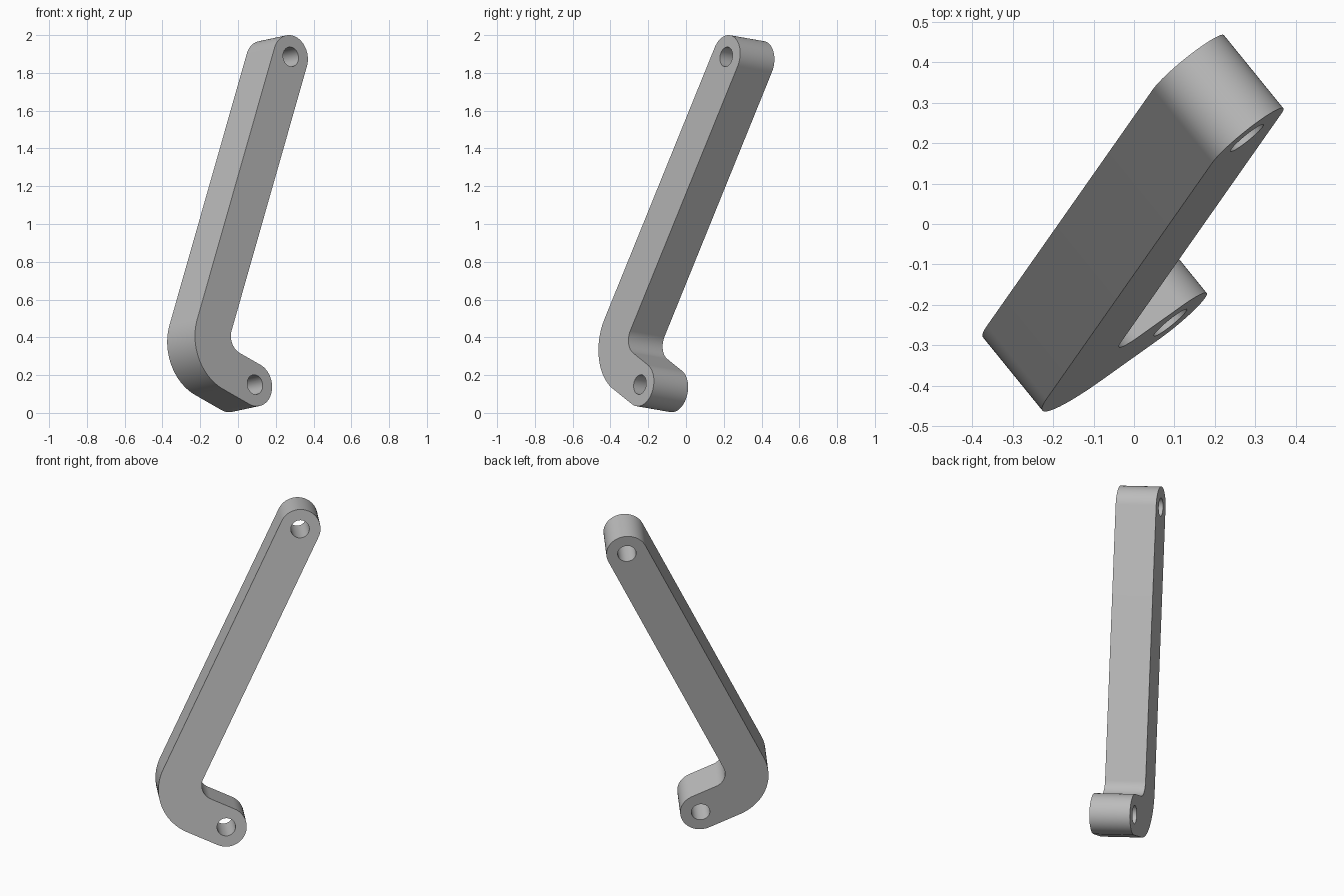
import bpy, bmesh
from math import sin, cos, radians
from mathutils import Vector, Matrix

cube = bpy.data.objects.get("Cube")
if cube:
    bpy.data.objects.remove(cube)

WIDTH = 0.116      # half the bar width, also the end radius
LONG, SHORT = 1.769, 0.355
DEPTH = 0.2355
OUTER, INNER, HOLE = 0.28, 0.09, 0.0525

grey = bpy.data.materials.new("plain grey")
grey.use_nodes = True
color = (0.5, 0.5, 0.5, 1)
grey.diffuse_color = color
grey.node_tree.nodes["Principled BSDF"].inputs["Base Color"].default_value = color

# Frame of the lever: short arm along x, long arm along y, front face at z = 0
normal = Vector((0.147, -0.181, 0.0316)).normalized()
across = Vector((0, 0, 1)).cross(normal).normalized()
up = normal.cross(across)
lean = radians(25.3)
short_dir = across * cos(lean) - up * sin(lean)
long_dir = across * sin(lean) + up * cos(lean)
elbow = Vector((0.09, -0.244, 0.15)) - short_dir * SHORT
frame = Matrix((short_dir, long_dir, normal)).transposed().to_4x4()
frame.translation = elbow


def arc(x, y, radius, start, end, steps=32):
    angles = [radians(start + (end - start) * i / steps) for i in range(steps + 1)]
    return [(x + radius * cos(a), y + radius * sin(a)) for a in angles]


def prism(name, outline, back, front):
    bm = bmesh.new()
    face = bm.faces.new([bm.verts.new((x, y, back)) for x, y in outline])
    top = bmesh.ops.extrude_face_region(bm, geom=[face])["geom"]
    moved = [v for v in top if isinstance(v, bmesh.types.BMVert)]
    bmesh.ops.translate(bm, verts=moved, vec=(0, 0, front - back))
    bmesh.ops.recalc_face_normals(bm, faces=bm.faces)
    mesh = bpy.data.meshes.new(name)
    bm.to_mesh(mesh)
    bm.free()
    mesh.materials.append(grey)
    obj = bpy.data.objects.new(name, mesh)
    obj.matrix_world = frame
    bpy.context.collection.objects.link(obj)
    return obj


# Bent bar with rounded ends and a rounded elbow
outline = (arc(SHORT, 0, WIDTH, -90, 90)
           + arc(WIDTH + INNER, WIDTH + INNER, INNER, 270, 180)
           + arc(0, LONG, WIDTH, 0, 180)
           + arc(OUTER - WIDTH, OUTER - WIDTH, OUTER, 180, 270))
lever = prism("bent_lever", outline, -DEPTH, 0)

# Pin holes through both ends
cutters = []
for name, x, y in (("short_arm_hole", SHORT, 0), ("long_arm_hole", 0, LONG)):
    cutter = prism(name, arc(x, y, HOLE, 0, 360)[:-1], -DEPTH - 0.1, 0.1)
    cutter.hide_render = True
    cutters.append(cutter)
    cut = lever.modifiers.new(name, "BOOLEAN")
    cut.operation, cut.solver, cut.object = "DIFFERENCE", "EXACT", cutter

bpy.ops.object.select_all(action="DESELECT")
lever.select_set(True)
bpy.context.view_layer.objects.active = lever
for cutter in cutters:
    bpy.ops.object.modifier_apply(modifier=cutter.name)
    bpy.data.objects.remove(cutter)
bpy.ops.object.shade_smooth_by_angle(angle=radians(30))
